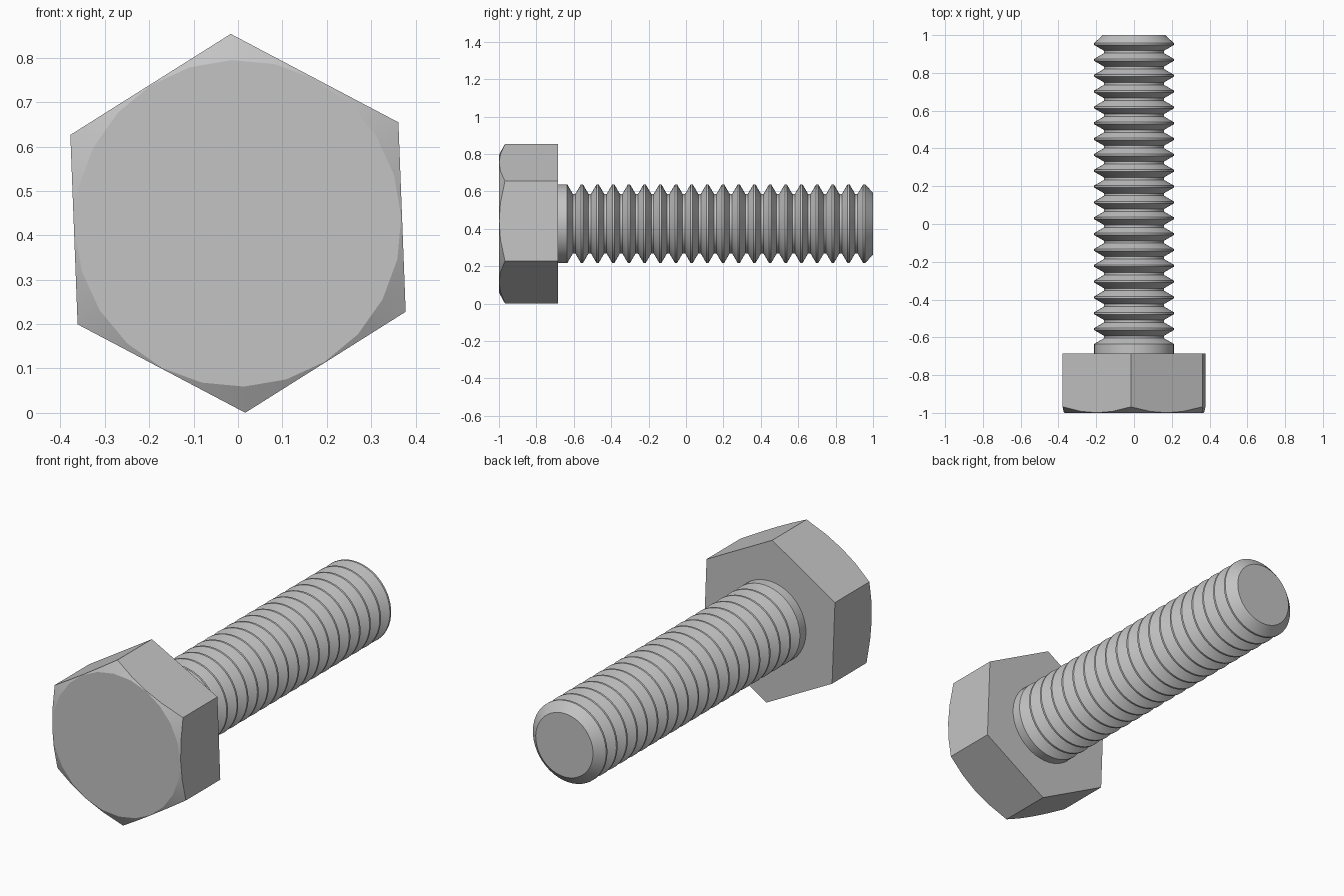
import bpy, bmesh, math

if "Cube" in bpy.data.objects:
    bpy.data.objects.remove(bpy.data.objects["Cube"], do_unlink=True)

AXIS_Z = 0.427              # height of the bolt axis, which runs along y
TURN = math.radians(2.2)    # slight roll of the whole bolt
HEX_R = 0.427
HEAD_BACK = -0.685

steel = bpy.data.materials.new("grey_steel")
steel.use_nodes = True
colour = (0.55, 0.55, 0.55, 1)
steel.diffuse_color = colour
steel.node_tree.nodes["Principled BSDF"].inputs["Base Color"].default_value = colour


def point(bm, angle, radius, y):
    a = math.pi / 2 + TURN + angle
    return bm.verts.new((radius * math.cos(a), y, AXIS_Z + radius * math.sin(a)))


def bridge(bm, ring_a, ring_b):
    n = len(ring_a)
    for i in range(n):
        j = (i + 1) % n
        bm.faces.new((ring_a[i], ring_a[j], ring_b[j], ring_b[i]))


def finish(bm, name):
    bmesh.ops.recalc_face_normals(bm, faces=bm.faces)
    mesh = bpy.data.meshes.new(name)
    bm.to_mesh(mesh)
    bm.free()
    mesh.materials.append(steel)
    obj = bpy.data.objects.new(name, mesh)
    bpy.context.collection.objects.link(obj)
    bpy.ops.object.select_all(action='DESELECT')
    obj.select_set(True)
    bpy.context.view_layer.objects.active = obj
    bpy.ops.object.shade_smooth_by_angle(angle=math.radians(25))
    return obj


# Hexagonal head: round front face, conical chamfer cut into six flat sides
bm = bmesh.new()
SEG, PER_SIDE = 24, 4
FACE_R = 0.368
slope = 0.032 / (HEX_R - FACE_R)
apothem = HEX_R * math.cos(math.pi / 6)
front, rim = [], []
for i in range(SEG):
    a = math.tau * i / SEG
    r = apothem / math.cos(a % (math.pi / 3) - math.pi / 6)
    front.append(point(bm, a, FACE_R, -1))
    rim.append(point(bm, a, r, -1 + (r - FACE_R) * slope))
back = [point(bm, math.tau * k / 6, HEX_R, HEAD_BACK) for k in range(6)]
bm.faces.new(front)
bm.faces.new(back)
bridge(bm, front, rim)
for k in range(6):
    edge = [rim[(k * PER_SIDE + s) % SEG] for s in range(PER_SIDE + 1)]
    bm.faces.new(edge + [back[(k + 1) % 6], back[k]])
finish(bm, "hex_head")

# Threaded shaft: plain collar, ring grooves, chamfered tip
CREST_R, ROOT_R = 0.211, 0.159
START, END, GROOVES = -0.635, 0.958, 19
pitch = (END - START) / GROOVES
flank, root = pitch * 0.36, pitch * 0.155
profile = [(CREST_R, HEAD_BACK - 0.01)]
for g in range(GROOVES):
    y = START + g * pitch
    profile += [(CREST_R, y), (ROOT_R, y + flank),
                (ROOT_R, y + flank + root), (CREST_R, y + 2 * flank + root)]
profile += [(CREST_R, END), (0.165, 1)]

bm = bmesh.new()
SIDES = 48
rings = [[point(bm, math.tau * i / SIDES, r, y) for i in range(SIDES)]
         for r, y in profile]
for a, b in zip(rings, rings[1:]):
    bridge(bm, a, b)
bm.faces.new(rings[0])
bm.faces.new(rings[-1])
finish(bm, "threaded_shaft")
